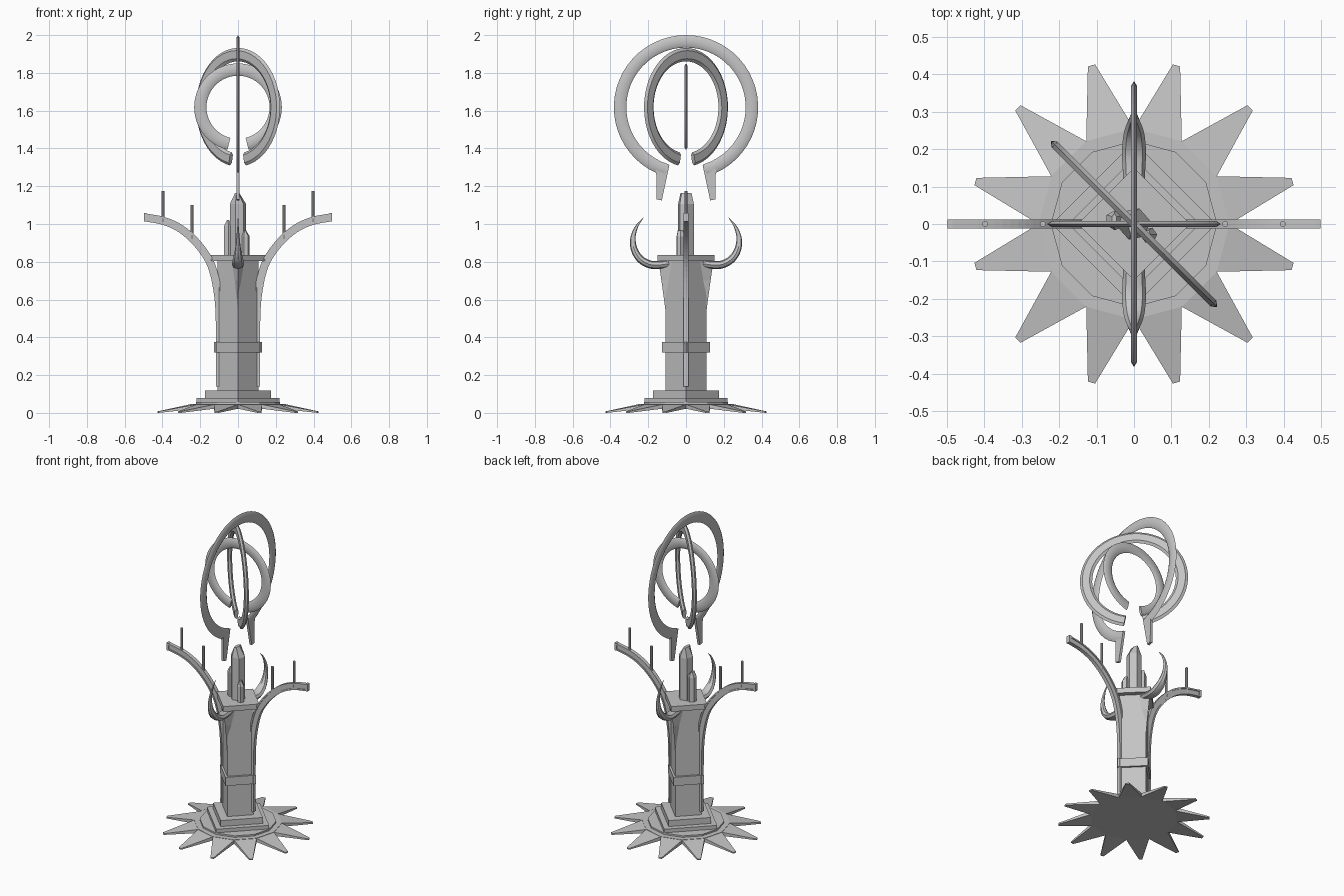
import bpy, bmesh, math
from mathutils import Vector, Matrix

if "Cube" in bpy.data.objects:
    bpy.data.objects.remove(bpy.data.objects["Cube"])

stone = bpy.data.materials.new("grey stone")
stone.diffuse_color = (0.55, 0.55, 0.55, 1)
stone.use_nodes = True
stone.node_tree.nodes["Principled BSDF"].inputs["Base Color"].default_value = stone.diffuse_color


def finish(name, bm, smooth=False):
    bmesh.ops.recalc_face_normals(bm, faces=bm.faces)
    me = bpy.data.meshes.new(name)
    bm.to_mesh(me)
    bm.free()
    me.materials.append(stone)
    ob = bpy.data.objects.new(name, me)
    bpy.context.collection.objects.link(ob)
    if smooth:
        bpy.context.view_layer.objects.active = ob
        ob.select_set(True)
        bpy.ops.object.shade_smooth_by_angle(angle=math.radians(35))
        ob.select_set(False)
    return ob


def loft(bm, sections):
    """Skin a list of equally long vertex rings and cap both ends."""
    rings = [[bm.verts.new(p) for p in s] for s in sections]
    n = len(rings[0])
    for a, b in zip(rings, rings[1:]):
        for i in range(n):
            j = (i + 1) % n
            bm.faces.new((a[i], a[j], b[j], b[i]))
    bm.faces.new(rings[0])
    bm.faces.new(rings[-1])


def ngon(n, r, z, x=0, y=0, turn=0):
    return [(x + r * math.cos(turn + math.tau * i / n),
             y + r * math.sin(turn + math.tau * i / n), z) for i in range(n)]


def prism(name, n, levels, x=0, y=0, turn=0):
    bm = bmesh.new()
    loft(bm, [ngon(n, r, z, x, y, turn) for r, z in levels])
    return finish(name, bm)


# Star base: raised twelve-sided disc whose sides droop outward into spikes
prism("base_disc", 12, [(0.255, 0.022), (0.255, 0.047), (0.222, 0.047), (0.222, 0.057)])
bm = bmesh.new()
for k in range(12):
    rot = Matrix.Rotation(math.radians(15 + 30 * k), 3, 'Z')
    r, h = 0.246, 0.066
    root = [rot @ Vector(p) for p in ((r, -h, 0.022), (r, h, 0.022), (r, h, 0.045), (r, -h, 0.045))]
    tip = [rot @ Vector(p) for p in ((0.438, -0.01, 0), (0.438, 0.01, 0),
                                     (0.438, 0.01, 0.008), (0.438, -0.01, 0.008))]
    loft(bm, [root, tip])
finish("base_spikes", bm)

# Square stepped plinth, shaft, band and cap, all with a corner to the front
prism("plinth_lower", 4, [(0.22, 0.05), (0.22, 0.08)])
prism("plinth_upper", 4, [(0.175, 0.08), (0.175, 0.118)])
prism("shaft", 4, [(0.108, 0.11), (0.108, 0.81)])
prism("band", 4, [(0.126, 0.32), (0.126, 0.375)])
prism("cap", 4, [(0.15, 0.803), (0.15, 0.836)])


# Crystals with chisel tips
def crystal(name, x, y, r, top, drop, lean):
    bm = bmesh.new()
    low = ngon(6, r, 0.82, x, y, lean)
    mid = ngon(6, r, top - drop, x, y, lean)
    peak = [(x + (p[0] - x) * 0.25 - r * 0.1, y + (p[1] - y) * 0.7, top) for p in mid]
    loft(bm, [low, mid, peak])
    finish(name, bm)


crystal("crystal_main", 0, 0, 0.044, 1.165, 0.06, 0.2)
crystal("crystal_left", -0.05, 0.01, 0.027, 1.02, 0.03, 0.5)
crystal("crystal_front", 0.04, -0.03, 0.022, 0.965, 0.03, 0.1)


# Smooth interpolation of a coarse path
def spline(pts, steps):
    pts = [Vector(p) for p in pts]
    ext = [2 * pts[0] - pts[1]] + pts + [2 * pts[-1] - pts[-2]]
    out = []
    for i in range(1, len(ext) - 2):
        p0, p1, p2, p3 = ext[i - 1:i + 3]
        for s in range(steps):
            t = s / steps
            out.append(0.5 * (2 * p1 + (p2 - p0) * t + (2 * p0 - 5 * p1 + 4 * p2 - p3) * t ** 2
                              + (3 * p1 - p0 - 3 * p2 + p3) * t ** 3))
    return out + [pts[-1]]


def normals(path):
    res = []
    for i in range(len(path)):
        d = path[min(i + 1, len(path) - 1)] - path[max(i - 1, 0)]
        res.append(Vector((-d.y, d.x)).normalized())
    return res


# Curved side arms with I-shaped section, and their rods
ARM = [(0.096, 0.14), (0.097, 0.5), (0.111, 0.66), (0.141, 0.78), (0.188, 0.862),
       (0.25, 0.932), (0.32, 0.985), (0.40, 1.018), (0.492, 1.035)]
I_BEAM = [(-.021, -.012), (-.012, -.012), (-.012, -.007), (.012, -.007), (.012, -.012), (.021, -.012),
          (.021, .012), (.012, .012), (.012, .007), (-.012, .007), (-.012, .012), (-.021, .012)]
arm_path = spline(ARM, 4)
for side, sx in (("right", 1), ("left", -1)):
    bm = bmesh.new()
    loft(bm, [[(sx * (p.x + n.x * u), v, p.y + n.y * u) for u, v in I_BEAM]
              for p, n in zip(arm_path, normals(arm_path))])
    finish("arm_" + side, bm)
    bm = bmesh.new()
    loft(bm, [[(sx * x, y, z) for y, z in ((-.012, 1.012), (.012, 1.012), (.012, 1.058), (-.012, 1.058))]
              for x in (0.484, 0.498)])
    finish("arm_end_" + side, bm)
    prism("rod_inner_" + side, 8, [(0.008, 0.92), (0.008, 1.10)], sx * 0.243)
    prism("rod_outer_" + side, 8, [(0.008, 1.01), (0.008, 1.175)], sx * 0.397)

# Crescent horns (y, z, half width across x, half thickness) and tapered blades
HORN = [(0.225, 1.035, .001, .001), (0.262, 0.985, .004, .008), (0.281, 0.925, .009, .014),
        (0.274, 0.865, .016, .018), (0.243, 0.815, .027, .020), (0.195, 0.787, .032, .021),
        (0.145, 0.783, .030, .021), (0.09, 0.79, .027, .02)]
horn = spline(HORN, 4)
horn_n = normals([Vector((h[0], h[1])) for h in horn])
for side, sy in (("back", 1), ("front", -1)):
    bm = bmesh.new()
    loft(bm, [[(h[2] * math.cos(a), sy * (h[0] + n.x * h[3] * math.sin(a)), h[1] + n.y * h[3] * math.sin(a))
               for a in (math.tau * i / 8 for i in range(8))] for h, n in zip(horn, horn_n)])
    finish("horn_" + side, bm, True)
    bm = bmesh.new()
    loft(bm, [[(x * w, sy * y, z) for x, y in ((-1, 0.075), (0, yo), (1, 0.075))]
              for w, yo, z in ((0.033, 0.145, 0.80), (0.024, 0.130, 0.70), (0.002, 0.107, 0.53))])
    finish("blade_" + side, bm)


# Open rings with a thin bevelled section, gap at the bottom
def ring(name, outer, inner, thick, gap, turn, legs=False):
    rot = Matrix.Rotation(math.radians(turn), 3, 'Z')
    lift = Vector((0, 0, 1.618))
    w = (outer - inner) * 0.2
    section = [(inner, 0), (inner + w, -thick), (outer - w, -thick),
               (outer, 0), (outer - w, thick), (inner + w, thick)]
    bm = bmesh.new()
    rings = []
    for i in range(49):
        a = math.radians(gap + (360 - 2 * gap) * i / 48)
        rings.append([rot @ Vector((r * math.sin(a), t, -r * math.cos(a))) + lift for r, t in section])
    loft(bm, rings)
    if legs:
        for s in (1, -1):
            leg = ((0.088, 1.312), (0.158, 1.29), (0.155, 1.13), (0.128, 1.125))
            loft(bm, [[rot @ Vector((s * u, t, z)) for u, z in leg] for t in (-thick, thick)])
    finish(name, bm, True)


ring("ring_large", 0.382, 0.316, 0.008, 17, 90, True)
ring("ring_middle", 0.314, 0.243, 0.011, 11, -45)
ring("ring_small", 0.232, 0.167, 0.008, 14, 0)
